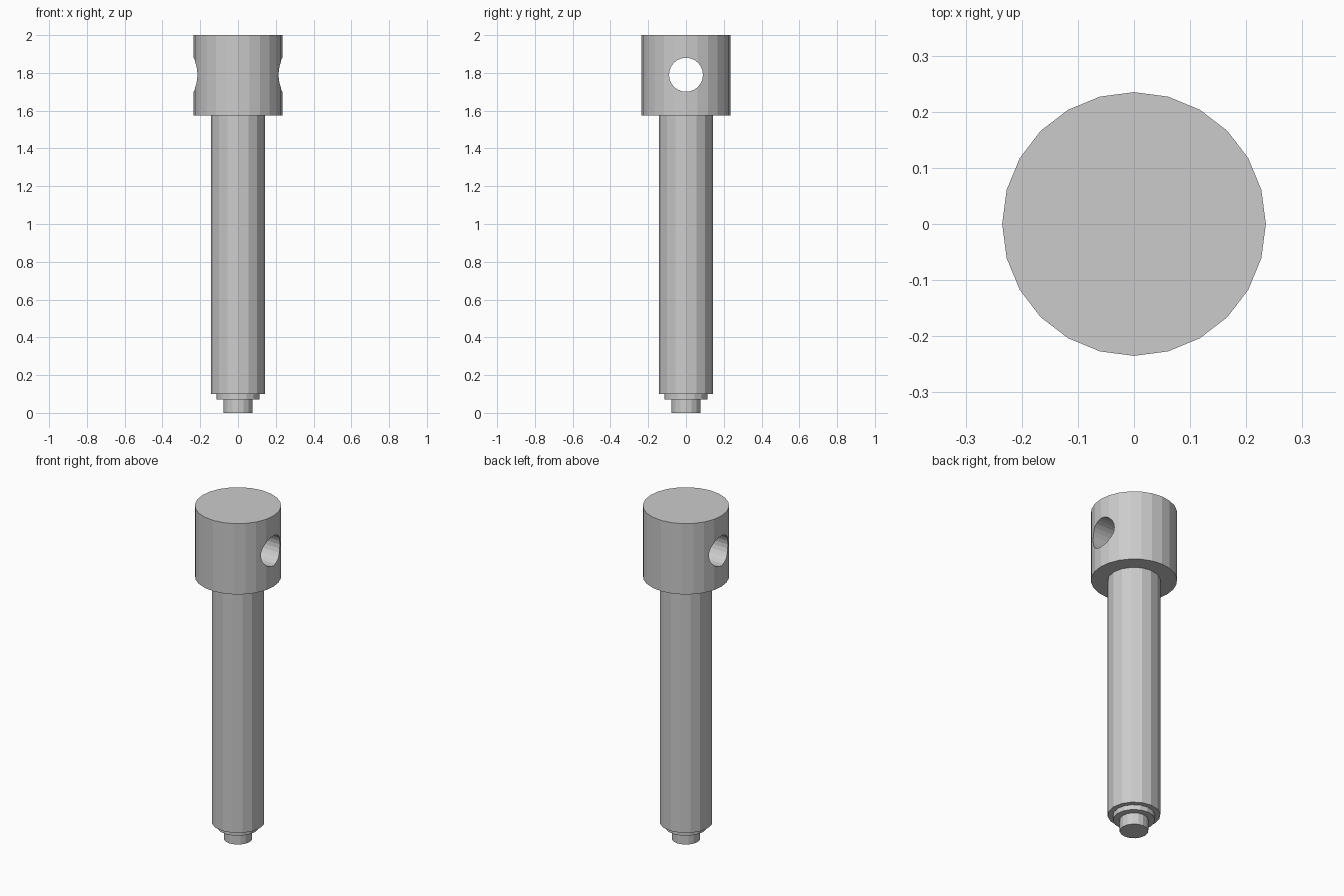
import bpy
import math

old = bpy.data.objects.get("Cube")
if old:
    bpy.data.objects.remove(old, do_unlink=True)

# Plain grey metal
steel = bpy.data.materials.new("steel_grey")
steel.use_nodes = True
grey = (0.6, 0.6, 0.6, 1.0)
steel.diffuse_color = grey
steel.node_tree.nodes["Principled BSDF"].inputs["Base Color"].default_value = grey


def cylinder(name, sides, radius, z0, z1):
    bpy.ops.mesh.primitive_cylinder_add(vertices=sides, radius=radius, depth=z1 - z0,
                                        location=(0, 0, (z0 + z1) / 2))
    ob = bpy.context.object
    ob.name = name
    ob.data.materials.append(steel)
    return ob


# Stepped pin, from the tip up to the head
cylinder("tip", 16, 0.078, 0.0, 0.07)
cylinder("collar", 16, 0.115, 0.07, 0.10)
cylinder("shaft", 16, 0.144, 0.10, 1.575)
head = cylinder("head", 24, 0.235, 1.575, 2.0)

# Cross hole through the head, side to side
cutter = cylinder("hole_cutter", 24, 0.09, 1.49, 2.09)
cutter.rotation_euler.y = math.pi / 2
cutter.hide_render = True
cutter.hide_set(True)
hole = head.modifiers.new("cross_hole", 'BOOLEAN')
hole.operation = 'DIFFERENCE'
hole.solver = 'EXACT'
hole.object = cutter
